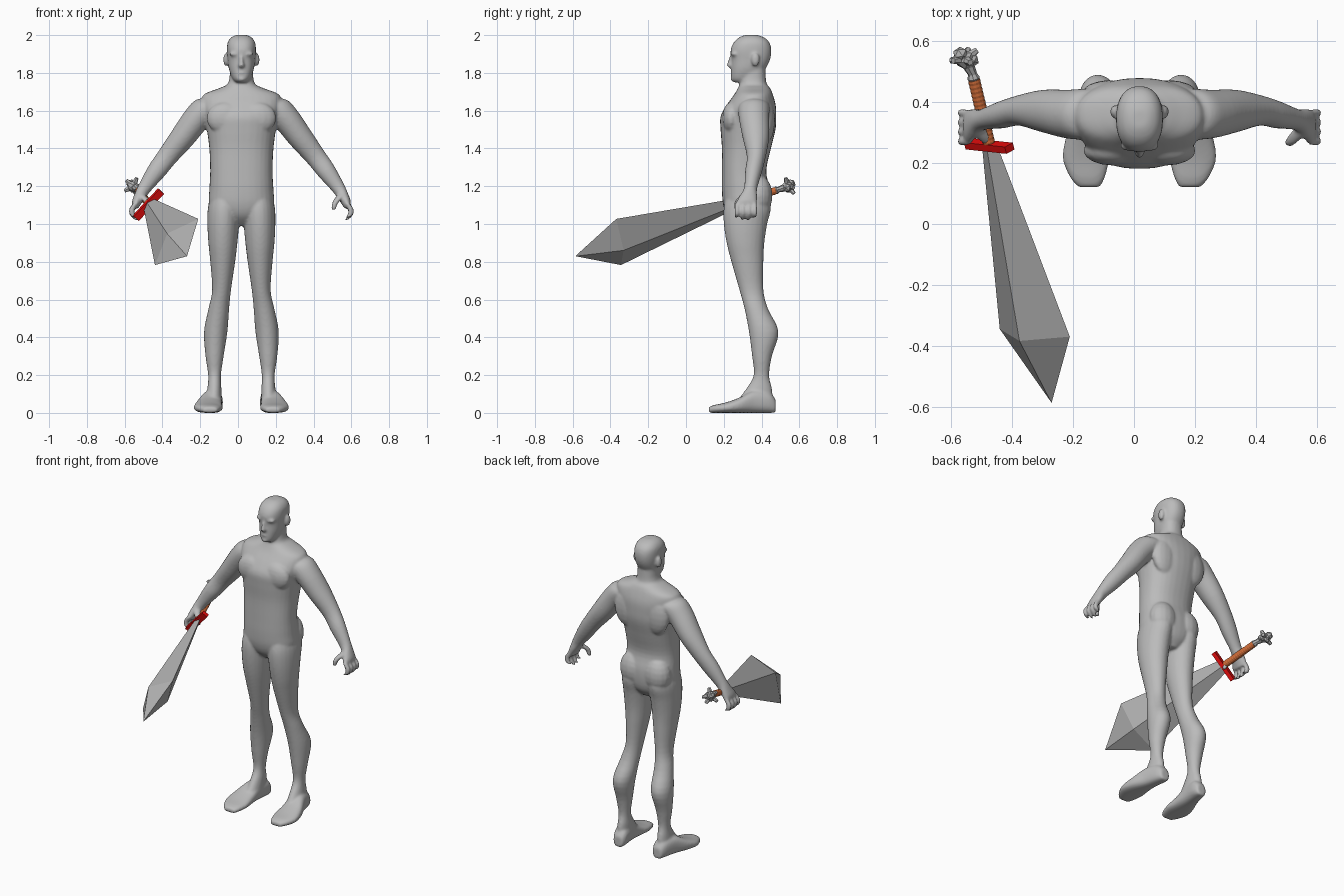
import bpy, bmesh
from math import cos, sin, pi
from mathutils import Matrix, Vector

if "Cube" in bpy.data.objects:
    bpy.data.objects.remove(bpy.data.objects["Cube"])

X, Y, Z = Vector((1, 0, 0)), Vector((0, 1, 0)), Vector((0, 0, 1))
MID = 0.018  # body's plane of symmetry


def material(name, rgb):
    m = bpy.data.materials.new(name)
    m.use_nodes = True
    m.diffuse_color = (*rgb, 1)
    m.node_tree.nodes["Principled BSDF"].inputs["Base Color"].default_value = (*rgb, 1)
    return m


SKIN = material("light grey", (0.5, 0.5, 0.5))
STEEL = material("steel grey", (0.45, 0.45, 0.45))
RED = material("red", (0.8, 0.004, 0.004))
LEATHER = material("orange brown", (0.62, 0.15, 0.04))


def curve(rows, steps):
    """Smoothly interpolate rows of numbers."""
    rows = [Vector(r) for r in rows]
    out = []
    for i in range(len(rows) - 1):
        a, b, c, d = rows[max(i - 1, 0)], rows[i], rows[i + 1], rows[min(i + 2, len(rows) - 1)]
        for k in range(steps):
            t = k / steps
            out.append(b + (c - a) * (t / 2) + (a * 2 - b * 5 + c * 4 - d) * (t * t / 2)
                       + (b * 3 - a - c * 3 + d) * (t ** 3 / 2))
    return out + [rows[-1]]


def loft(bm, rows, u, v, n=24, e=2.0, steps=4, side=1):
    """Skin rings (x, y, z, radius along u, radius along v)."""
    rings = []
    for r in curve(rows, steps):
        ring = []
        for k in range(n):
            c, s = cos(2 * pi * k / n), sin(2 * pi * k / n)
            c = abs(c) ** (2 / e) * (1 if c > 0 else -1)
            s = abs(s) ** (2 / e) * (1 if s > 0 else -1)
            p = Vector(r[:3]) + u * (c * max(r[3], 0.001)) + v * (s * max(r[4], 0.001))
            ring.append(bm.verts.new((p.x * side, p.y, p.z)))
        rings.append(ring)
    for a, b in zip(rings, rings[1:]):
        for k in range(n):
            bm.faces.new((a[k], a[(k + 1) % n], b[(k + 1) % n], b[k]))
    bm.faces.new(rings[0])
    bm.faces.new(rings[-1])


def stack(rows):
    """Rows (z, x centre, x radius, front y, back y) to upright rings."""
    return [(x, (f + b) / 2, z, rx, (b - f) / 2) for z, x, rx, f, b in rows]


def ball(bm, centre, size):
    m = Matrix.Translation(centre) @ Matrix.Diagonal((*size, 1))
    bmesh.ops.create_uvsphere(bm, u_segments=16, v_segments=10, radius=1, matrix=m)


def finish(bm, name, mat, matrix=Matrix()):
    bmesh.ops.recalc_face_normals(bm, faces=bm.faces[:])
    me = bpy.data.meshes.new(name)
    bm.to_mesh(me)
    bm.free()
    me.materials.append(mat)
    ob = bpy.data.objects.new(name, me)
    ob.matrix_world = matrix
    bpy.context.collection.objects.link(ob)
    return ob


# Body: torso and neck
bm = bmesh.new()
loft(bm, stack([
    (0.99, 0, .04, .27, .39), (1.04, 0, .12, .22, .43), (1.10, 0, .17, .197, .445),
    (1.18, 0, .17, .19, .445), (1.28, 0, .165, .19, .425), (1.40, 0, .17, .19, .45),
    (1.50, 0, .183, .183, .474), (1.57, 0, .195, .183, .478), (1.63, 0, .21, .215, .475),
    (1.685, 0, .20, .255, .46), (1.72, 0, .115, .275, .445), (1.75, 0, .068, .285, .425),
    (1.85, 0, .06, .30, .42)]), X, Y, 32, 2.3)

# Head with brow, nose, lips and chin
loft(bm, stack([
    (1.75, 0, .03, .255, .35), (1.77, 0, .048, .24, .385), (1.82, 0, .066, .24, .42),
    (1.87, 0, .073, .241, .445), (1.92, 0, .077, .236, .452), (1.96, 0, .073, .252, .442),
    (1.987, 0, .055, .28, .415), (2.001, 0, .028, .315, .375)]), X, Y, 28, 2.3)
loft(bm, [(0, .25, 1.90, .009, .015), (0, .24, 1.86, .011, .02),
          (0, .238, 1.838, .019, .022), (0, .245, 1.825, .012, .012)], X, Y, 12)
ball(bm, (0, .252, 1.80), (.027, .017, .009))
ball(bm, (0, .256, 1.768), (.026, .021, .016))

for s in (1, -1):
    # Brow, ear, chest, shoulder blade and seat
    ball(bm, (s * .033, .256, 1.9), (.032, .019, .012))
    ball(bm, (s * .082, .368, 1.87), (.014, .022, .036))
    ball(bm, (s * .085, .24, 1.56), (.10, .049, .085))
    ball(bm, (s * .10, .425, 1.55), (.09, .046, .12))
    ball(bm, (s * .085, .385, 1.15), (.088, .073, .11))

    # Leg
    loft(bm, stack([
        (1.18, .085, .07, .225, .43), (1.09, .092, .085, .20, .45), (1.0, .096, .084, .20, .43),
        (.90, .098, .077, .215, .415),
        (.80, .099, .066, .24, .41), (.65, .105, .05, .283, .41), (.55, .12, .055, .31, .435),
        (.43, .136, .062, .333, .49), (.30, .142, .048, .35, .455), (.20, .142, .034, .358, .44),
        (.13, .143, .037, .32, .455), (.05, .147, .045, .26, .46)]), X, Y, side=s)

    # Foot, from toes to heel: y, x centre, half width, height
    foot = [(.12, .165, .035, .03), (.15, .17, .056, .042), (.21, .175, .076, .055),
            (.28, .172, .07, .08), (.36, .157, .054, .12), (.44, .143, .045, .11),
            (.475, .14, .03, .07)]
    loft(bm, [(x, y, h / 2, w, h / 2) for y, x, w, h in foot], X, Z, e=2.5, side=s)

    # Arm and palm
    out = Vector((.8, 0, .6))
    loft(bm, [
        (.11, .365, 1.63, .05, .075), (.175, .36, 1.615, .075, .083),
        (.235, .36, 1.56, .073, .08), (.313, .37, 1.457, .066, .07),
        (.392, .372, 1.357, .055, .05), (.45, .358, 1.28, .05, .045),
        (.514, .342, 1.19, .036, .035), (.54, .33, 1.145, .03, .047),
        (.558, .32, 1.11, .025, .056), (.563, .318, 1.09, .018, .052)], out, Y, side=s)

    # Fingers and thumb
    for k in range(4):
        y = .270 + .0315 * k
        tip = 1.022 + .012 * (k in (0, 3))
        loft(bm, [(.56, y, 1.11, .015, .012), (.58, y, 1.075, .017, .0125),
                  (.575, y, 1.045, .015, .0125), (.556, y - .004, tip, .011, .011)],
             X, Y, 10, side=s)
    loft(bm, [(.535, .315, 1.16, .022, .024), (.508, .285, 1.13, .02, .02),
              (.494, .27, 1.105, .016, .017), (.488, .268, 1.075, .012, .012)],
         X, Y, 10, side=s)

bmesh.ops.translate(bm, verts=bm.verts[:], vec=(MID, 0, 0))
body = finish(bm, "body", SKIN)
fuse = body.modifiers.new("fuse", "REMESH")
fuse.mode = "VOXEL"
fuse.voxel_size = 0.007
fuse.use_smooth_shade = True
soften = body.modifiers.new("soften", "SMOOTH")
soften.factor = 0.5
soften.iterations = 7

# Sword frame: x across the blade, y towards the pommel, z through the blade
along = Vector((-.202, .84, .275)).normalized()
across = Vector((.684, -.074, .729))
across = (across - along * across.dot(along)).normalized()
through = across.cross(along)
sword = Matrix((across, along, through)).transposed().to_4x4()
sword.translation = (-.472, .255, 1.105)

# Blade: four flat faces widening to a point
bm = bmesh.new()
loft(bm, [(0, 0, 0, .038, .015), (0, -.66, 0, .168, .072), (0, -.906, 0, .001, .001)],
     X, Z, 4, steps=1)
finish(bm, "blade", STEEL, sword)

# Guard: plain flat bar
bm = bmesh.new()
m = Matrix.Translation((-.003, 0, 0)) @ Matrix.Diagonal((.098, .012, .019, 1))
bmesh.ops.create_cube(bm, size=2, matrix=m)
finish(bm, "guard", RED, sword)

# Grip: finely ridged wrapping
bm = bmesh.new()
loft(bm, [(0, .01 + .0075 * k, 0, .0195 + .0012 * (k % 2), .0195 + .0012 * (k % 2))
          for k in range(31)], X, Z, 12, steps=1)
finish(bm, "grip", LEATHER, sword)

# Pommel: collar, faceted knob and stubby horns
bm = bmesh.new()
loft(bm, [(0, .23, 0, .016, .016), (0, .24, 0, .021, .021), (0, .255, 0, .015, .015),
          (-.005, .285, .005, .02, .02)], X, Z, 8, steps=1)
knob = Vector((-.01, .31, .01))
for pos, r in (((0, 0, 0), .034), ((0, .022, .012), .026), ((.012, -.01, -.02), .024)):
    bmesh.ops.create_icosphere(bm, subdivisions=1, radius=r,
                               matrix=Matrix.Translation(knob + Vector(pos)))
for d in ((1, 0, .4), (-1, 0, .4), (.5, .4, -1), (-.5, .4, -1), (0, .3, 1)):
    d = Vector(d).normalized()
    m = (Matrix.Translation(knob + d * .036)
         @ d.to_track_quat("Z", "Y").to_matrix().to_4x4())
    bmesh.ops.create_cone(bm, cap_ends=True, segments=6, radius1=.015, radius2=.01,
                          depth=.03, matrix=m)
finish(bm, "pommel", STEEL, sword)
